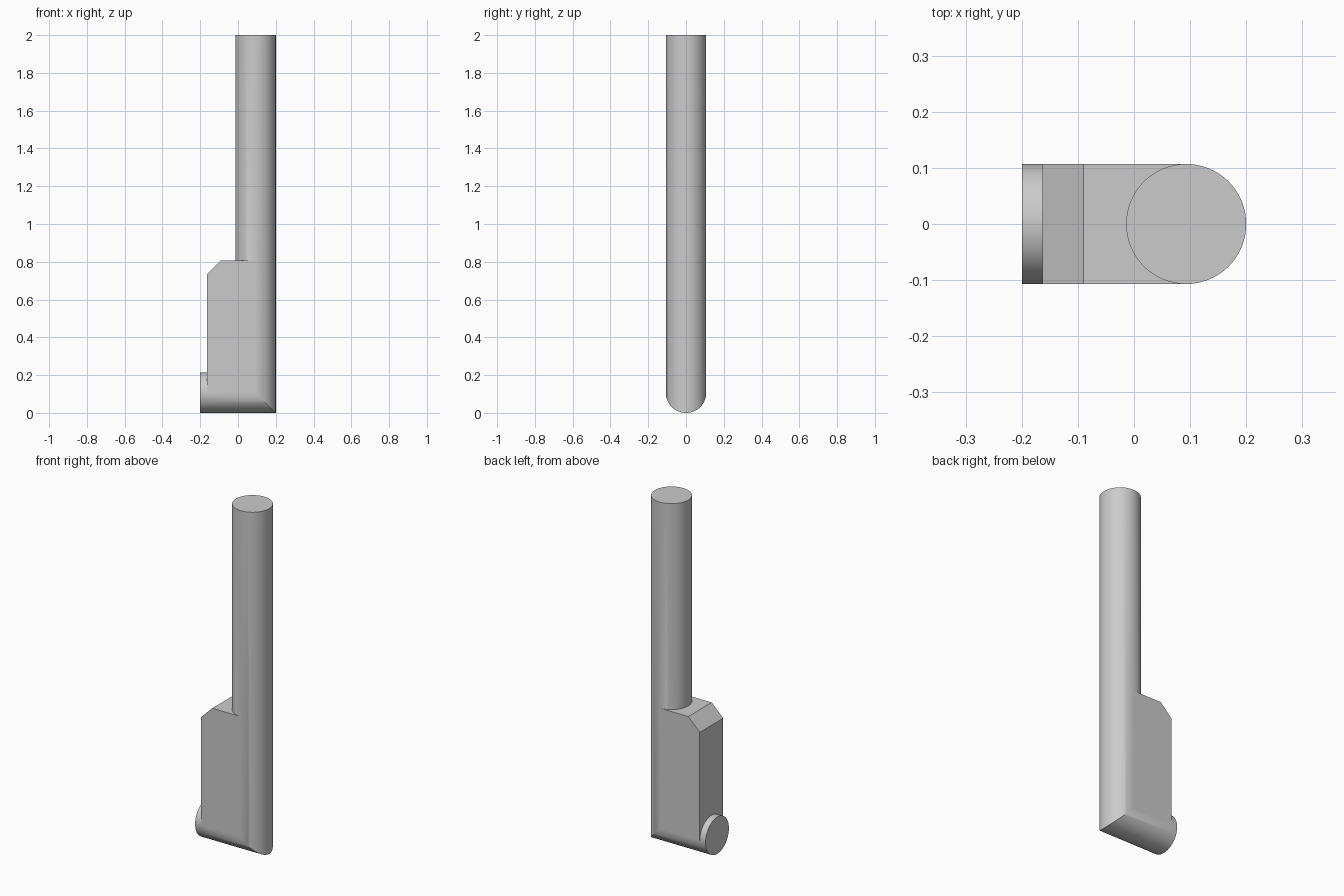
import bpy, bmesh
from math import sin, cos, pi, radians

cube = bpy.data.objects.get("Cube")
if cube:
    bpy.data.objects.remove(cube, do_unlink=True)

R = 0.107      # pipe radius
CX = 0.093     # axis of the upright pipe
SIDES = 64

grey = bpy.data.materials.new("light grey")
grey.use_nodes = True
grey.diffuse_color = (0.6, 0.6, 0.6, 1)
grey.node_tree.nodes["Principled BSDF"].inputs["Base Color"].default_value = (0.6, 0.6, 0.6, 1)


def loft(name, rings):
    """Skin a closed solid through rings of equal length."""
    bm = bmesh.new()
    loops = [[bm.verts.new(p) for p in ring] for ring in rings]
    for a, b in zip(loops, loops[1:]):
        for i in range(len(a)):
            j = (i + 1) % len(a)
            bm.faces.new((a[i], a[j], b[j], b[i]))
    bm.faces.new(loops[0])
    bm.faces.new(loops[-1])
    bmesh.ops.recalc_face_normals(bm, faces=bm.faces)
    mesh = bpy.data.meshes.new(name)
    bm.to_mesh(mesh)
    bm.free()
    mesh.materials.append(grey)
    obj = bpy.data.objects.new(name, mesh)
    bpy.context.collection.objects.link(obj)
    return obj


# Elbow pipe: upright tube, 45 degree mitre, short horizontal foot
circle = [(R * cos(2 * pi * i / SIDES), R * sin(2 * pi * i / SIDES)) for i in range(SIDES)]
pipe = loft("elbow_pipe", [
    [(CX + u, v, 2) for u, v in circle],
    [(CX + u, v, R - u) for u, v in circle],
    [(-0.2, v, R - u) for u, v in circle],
])
bpy.ops.object.select_all(action="DESELECT")
pipe.select_set(True)
bpy.context.view_layer.objects.active = pipe
bpy.ops.object.shade_smooth_by_angle(angle=radians(30))

# Chamfered block filling the inside corner of the elbow
profile = [(CX, R), (CX, 0.807), (-0.09, 0.807), (-0.163, 0.735), (-0.163, R)]
loft("corner_block", [[(x, y, z) for x, z in profile] for y in (-R, R)])
